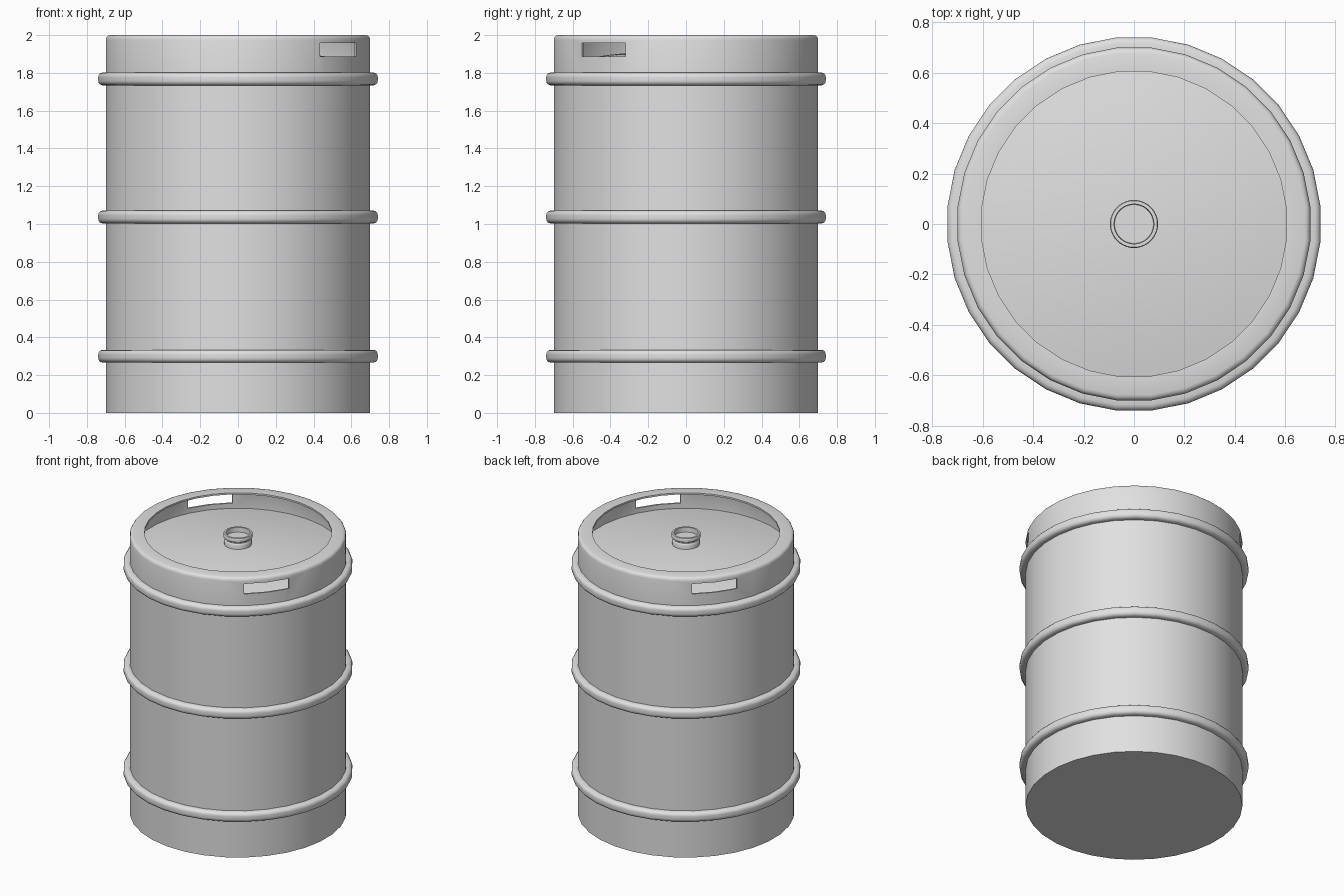
import bpy, bmesh, math
from mathutils import Matrix, Vector

if "Cube" in bpy.data.objects:
    bpy.data.objects.remove(bpy.data.objects["Cube"])

SIDES = 32
FLAT = 1 / math.cos(math.pi / SIDES)   # profile radii are measured to the flats

steel = bpy.data.materials.new("brushed_steel")
steel.diffuse_color = (0.75, 0.75, 0.75, 1)
steel.use_nodes = True
steel.node_tree.nodes["Principled BSDF"].inputs["Base Color"].default_value = steel.diffuse_color


def finish(bm, name):
    bmesh.ops.recalc_face_normals(bm, faces=bm.faces[:])
    me = bpy.data.meshes.new(name)
    bm.to_mesh(me)
    bm.free()
    ob = bpy.data.objects.new(name, me)
    bpy.context.collection.objects.link(ob)
    me.materials.append(steel)
    return ob


def lathe(name, profile, closed=False):
    """Spin (radius, z) points around z; radius 0 becomes a pole."""
    bm = bmesh.new()
    rings = []
    for r, z in profile:
        if r == 0:
            rings.append([bm.verts.new((0, 0, z))] * SIDES)
        else:
            rings.append([bm.verts.new((r * FLAT * math.cos(a), r * FLAT * math.sin(a), z))
                          for a in ((i + 0.5) * math.tau / SIDES for i in range(SIDES))])
    pairs = list(zip(rings, rings[1:]))
    if closed:
        pairs.append((rings[-1], rings[0]))
    for a, b in pairs:
        for i in range(SIDES):
            j = (i + 1) % SIDES
            bm.faces.new(list(dict.fromkeys((a[i], a[j], b[j], b[i]))))
    return finish(bm, name)


def select(ob):
    bpy.ops.object.select_all(action='DESELECT')
    ob.select_set(True)
    bpy.context.view_layer.objects.active = ob


def smooth(ob):
    select(ob)
    bpy.ops.object.shade_smooth_by_angle(angle=math.radians(35))


# Barrel with thin collar, inward lip and slightly domed lid
lid = [(r, 1.85 + 0.07 * (1 - (r / 0.688) ** 2)) for r in (0.688, 0.55, 0.4, 0.25, 0.12, 0)]
barrel = lathe("barrel", [
    (0, 0), (0.70, 0), (0.70, 0.30), (0.70, 1.04), (0.70, 1.77), (0.70, 1.975),
    (0.697, 1.988), (0.690, 1.996), (0.678, 2.0), (0.605, 2.0),
    (0.605, 1.988), (0.672, 1.988), (0.684, 1.980), (0.688, 1.968)] + lid)

# Two opposite hand slots cut through the collar
bm = bmesh.new()
for k in (0, math.pi):
    m = (Matrix.Rotation(math.radians(-39.375) + k, 4, 'Z')
         @ Matrix.Translation((0.70, 0, 1.922))
         @ Matrix.Diagonal((0.16, 0.30, 0.072, 1)))
    bmesh.ops.create_cube(bm, size=1, matrix=m)
cutter = finish(bm, "slot_cutter")
cutter.hide_render = True
mod = barrel.modifiers.new("hand_slots", 'BOOLEAN')
mod.operation = 'DIFFERENCE'
mod.solver = 'EXACT'
mod.object = cutter
select(barrel)
bpy.ops.object.modifier_apply(modifier=mod.name)
bpy.data.objects.remove(cutter)
smooth(barrel)

# Three rounded hoops
for name, z in (("lower_hoop", 0.30), ("middle_hoop", 1.037), ("upper_hoop", 1.768)):
    half = [(0.69, 0.034), (0.718, 0.034), (0.731, 0.029), (0.739, 0.018), (0.74, 0.008)]
    pts = [(r, z + h) for r, h in half] + [(r, z - h) for r, h in reversed(half)]
    smooth(lathe(name, pts, closed=True))

# Filling valve on the lid: base ring, neck, flange and shallow recess
smooth(lathe("valve", [
    (0, 1.90), (0.088, 1.90), (0.090, 1.945), (0.086, 1.953), (0.082, 1.958),
    (0.082, 1.964), (0.094, 1.972), (0.095, 1.992), (0.092, 1.998),
    (0.079, 1.998), (0.077, 1.965), (0, 1.965)]))
